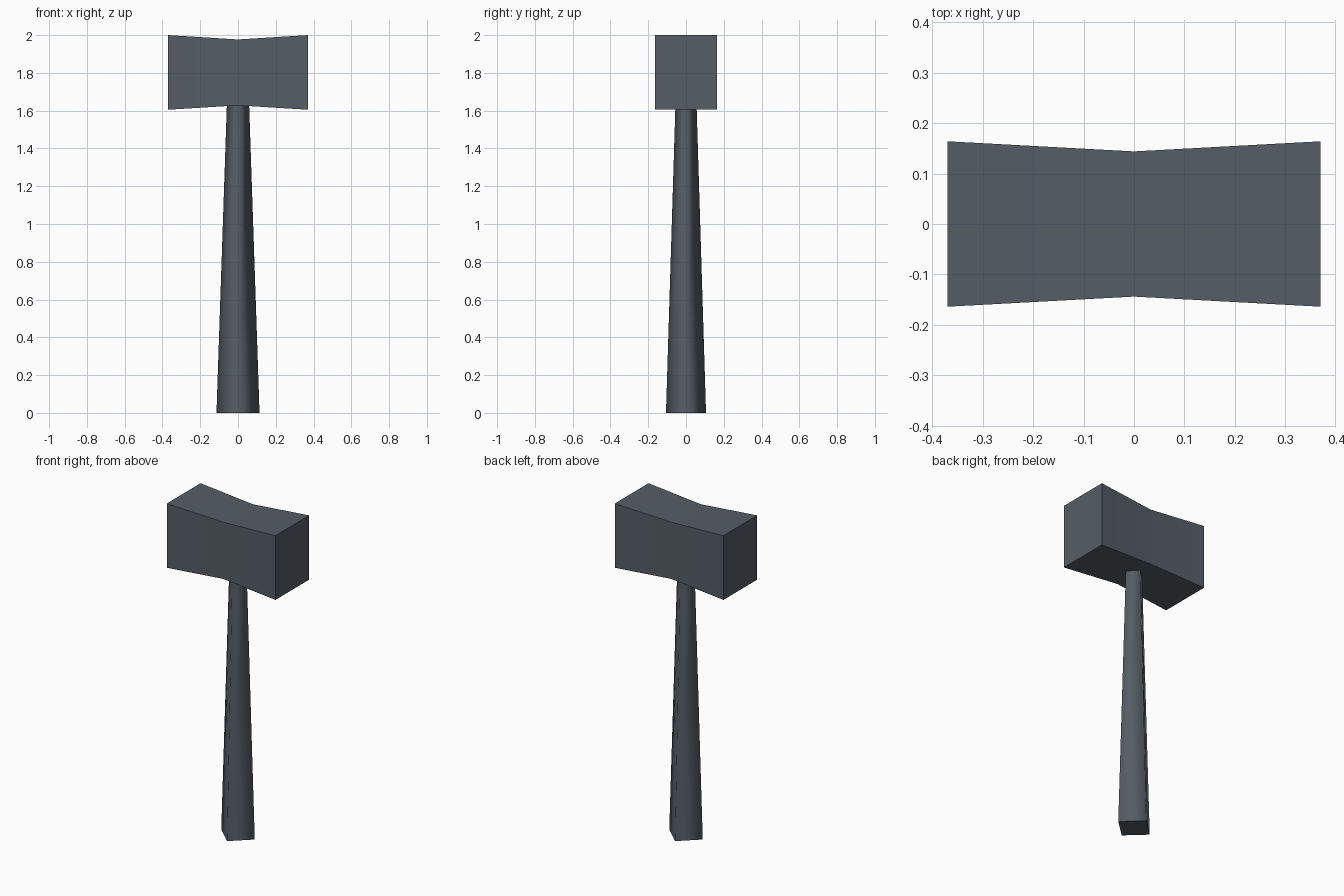
import bpy, bmesh, math

cube = bpy.data.objects.get("Cube")
if cube:
    bpy.data.objects.remove(cube, do_unlink=True)

# one dark slate colour for the whole tool
slate = bpy.data.materials.new("dark_slate")
slate.use_nodes = True
colour = (0.09, 0.11, 0.13, 1)
slate.diffuse_color = colour
slate.node_tree.nodes["Principled BSDF"].inputs["Base Color"].default_value = colour


def loft(name, rings):
    """Bridge equal-sided rings into a capped solid with smooth sides and flat caps."""
    bm = bmesh.new()
    loops = [[bm.verts.new(p) for p in ring] for ring in rings]
    n = len(loops[0])
    for a, b in zip(loops, loops[1:]):
        for i in range(n):
            j = (i + 1) % n
            bm.faces.new((a[i], a[j], b[j], b[i])).smooth = True
    bm.faces.new(loops[0][::-1])
    bm.faces.new(loops[-1])
    bmesh.ops.recalc_face_normals(bm, faces=bm.faces)
    mesh = bpy.data.meshes.new(name)
    bm.to_mesh(mesh)
    bm.free()
    mesh.materials.append(slate)
    obj = bpy.data.objects.new(name, mesh)
    bpy.context.collection.objects.link(obj)
    return obj


def diamond(rx, ry, z):
    return [(rx, 0, z), (0, ry, z), (-rx, 0, z), (0, -ry, z)]


def block_section(x, half_y, low, high):
    return [(x, -half_y, low), (x, half_y, low), (x, half_y, high), (x, -half_y, high)]


# handle: tapered four-sided shaft, corners softened by smooth shading
loft("handle", [diamond(0.114, 0.106, 0), diamond(0.058, 0.055, 1.66)])

# head: block with a slightly pinched waist
head = loft("head", [
    block_section(-0.37, 0.164, 1.605, 2.0),
    block_section(0, 0.144, 1.628, 1.977),
    block_section(0.37, 0.164, 1.605, 2.0),
])
bpy.ops.object.select_all(action='DESELECT')
head.select_set(True)
bpy.context.view_layer.objects.active = head
bpy.ops.object.shade_smooth_by_angle(angle=math.radians(30))
